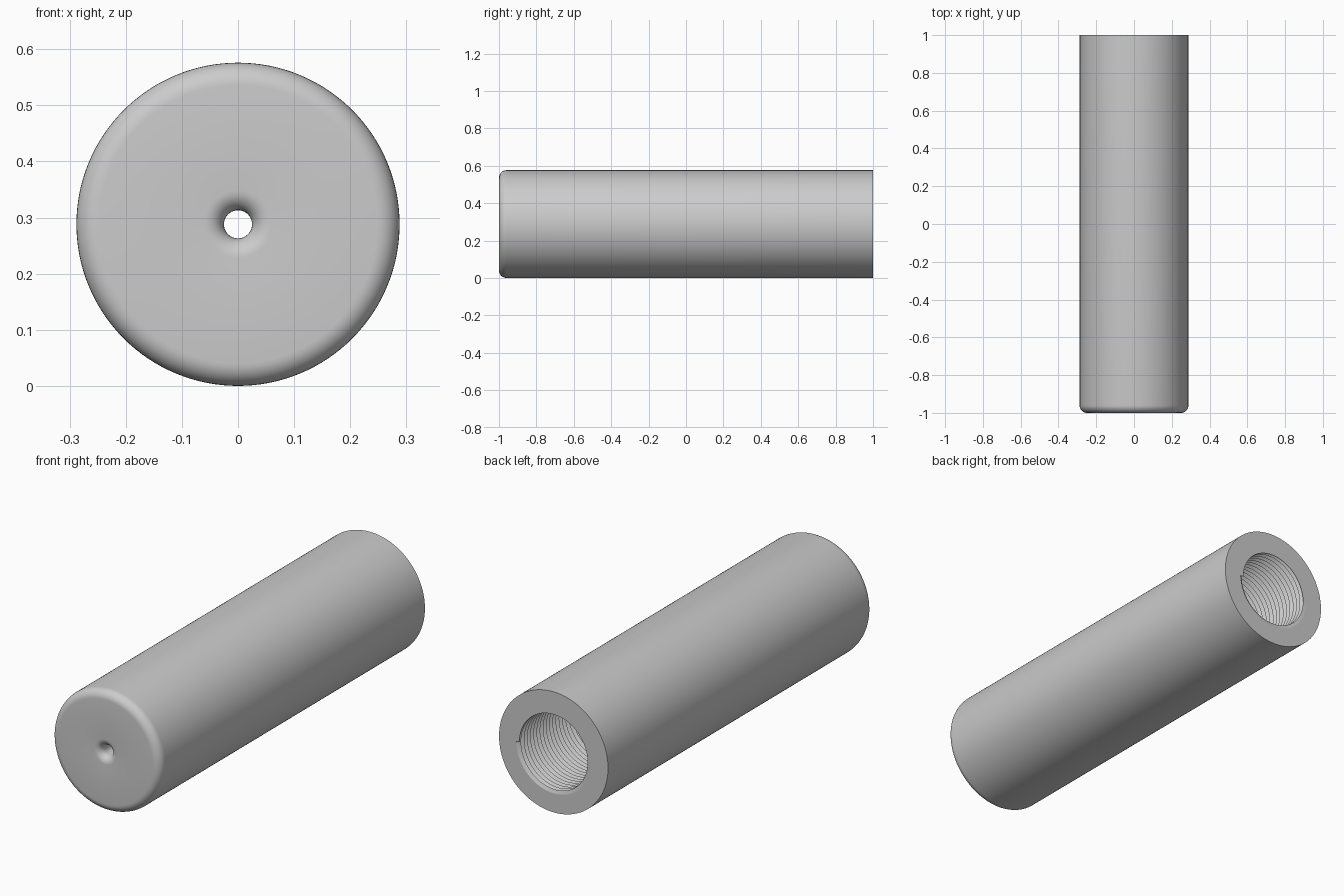
import bpy
import bmesh
import math

cube = bpy.data.objects.get("Cube")
if cube:
    bpy.data.objects.remove(cube, do_unlink=True)

SEG = 128
RADIUS = 0.288
ROUND = 0.04                     # rounded front edge
HOLE, FLARE = 0.025, 0.035       # small front hole and its rounded lip
MINOR, MAJOR = 0.18, 0.197       # thread crest and root radii
PITCH = 0.024
THREAD_END, BORE_END = -0.2, -0.88

grey = bpy.data.materials.new("grey metal")
grey.use_nodes = True
colour = (0.6, 0.6, 0.6, 1)
grey.diffuse_color = colour
grey.node_tree.nodes["Principled BSDF"].inputs["Base Color"].default_value = colour


def revolve(name, count, point):
    """Skin rings around the y axis; point(i, turn) gives (radius, y)."""
    bm = bmesh.new()
    rings = []
    for i in range(count):
        ring = []
        for j in range(SEG + 1):
            r, y = point(i, j / SEG)
            a = math.tau * j / SEG
            ring.append(bm.verts.new((r * math.cos(a), y, RADIUS + r * math.sin(a))))
        rings.append(ring)
    for a, b in zip(rings, rings[1:]):
        for j in range(SEG):
            bm.faces.new((a[j], b[j], b[j + 1], a[j + 1]))
    bmesh.ops.remove_doubles(bm, verts=bm.verts, dist=1e-5)
    mesh = bpy.data.meshes.new(name)
    bm.to_mesh(mesh)
    bm.free()
    mesh.materials.append(grey)
    obj = bpy.data.objects.new(name, mesh)
    bpy.context.collection.objects.link(obj)
    bpy.ops.object.select_all(action="DESELECT")
    obj.select_set(True)
    bpy.context.view_layer.objects.active = obj
    bpy.ops.object.shade_smooth_by_angle(angle=math.radians(30))
    return obj


def arc(r, y, size, start, end, steps=8):
    angles = [math.radians(start + (end - start) * k / steps) for k in range(steps + 1)]
    return [(r + size * math.cos(a), y + size * math.sin(a)) for a in angles]


# Tube body: plain bore, end wall, flared hole, front face, outer wall, rear rim
profile = [(MINOR, THREAD_END), (MINOR, BORE_END), (HOLE, BORE_END)]
profile += arc(HOLE + FLARE, FLARE - 1, FLARE, 180, 270)
profile += arc(RADIUS - ROUND, ROUND - 1, ROUND, 270, 360)
profile += [(RADIUS, 1), (MAJOR, 1)]
revolve("tube_body", len(profile), lambda i, turn: profile[i])


# Helical internal thread, trimmed flat at the mouth and at its inner end
def thread_point(i, turn):
    y = 1 + PITCH - (i / 2 + turn) * PITCH
    return (MINOR if i % 2 else MAJOR), max(THREAD_END, min(1, y))


rows = 2 * math.ceil((1 - THREAD_END) / PITCH) + 6
revolve("internal_thread", rows, thread_point)
